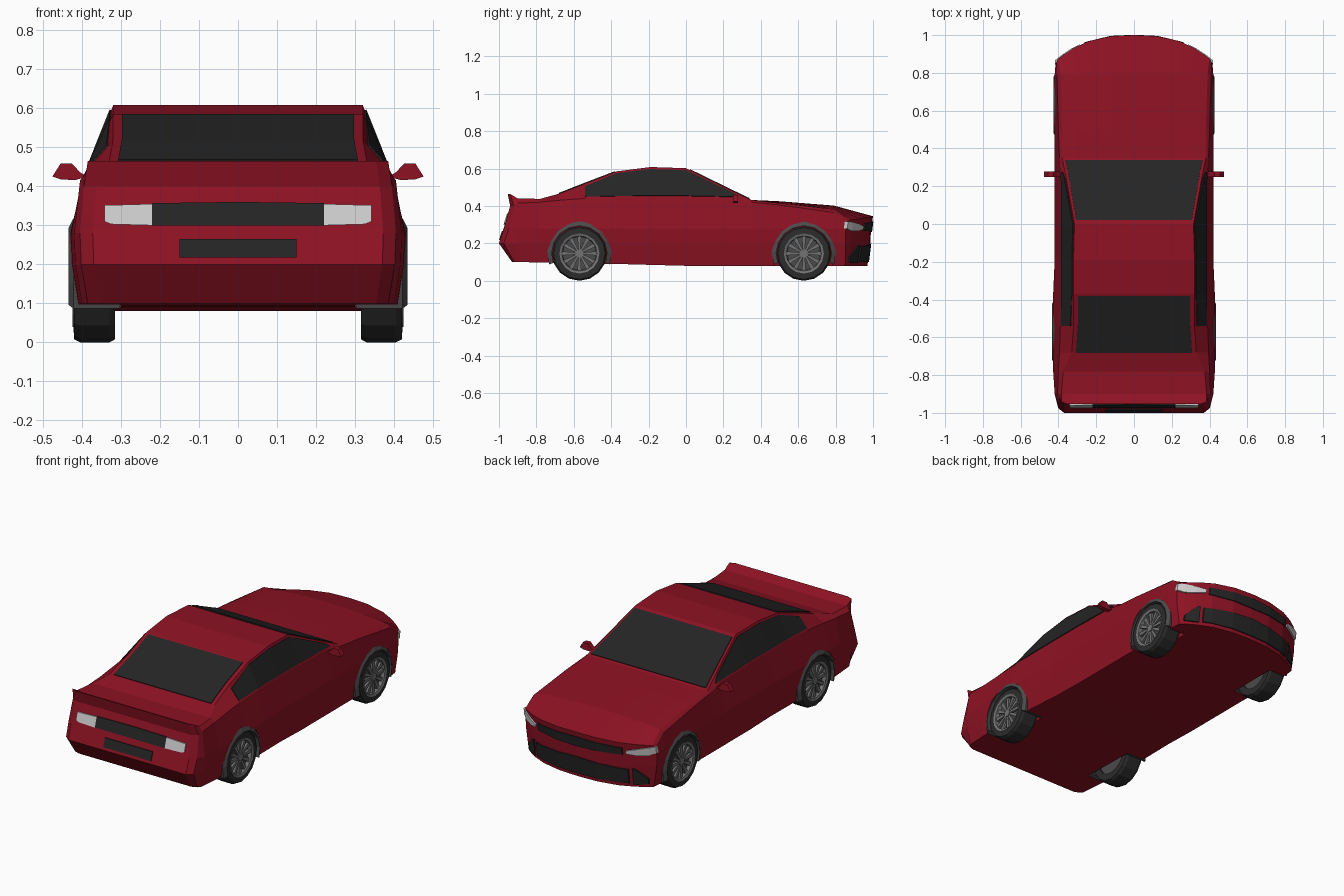
import bpy, bmesh, math
from mathutils import Vector

if "Cube" in bpy.data.objects:
    bpy.data.objects.remove(bpy.data.objects["Cube"])


def material(name, r, g, b):
    m = bpy.data.materials.new(name)
    m.diffuse_color = (r, g, b, 1)
    m.use_nodes = True
    m.node_tree.nodes["Principled BSDF"].inputs["Base Color"].default_value = m.diffuse_color
    return m


RED = material("red_paint", .27, .006, .017)
GLASS = material("dark_glass", .018, .018, .018)
RUBBER = material("rubber", .025, .025, .025)
LINER = material("arch_grey", .07, .07, .07)
RIM = material("rim_grey", .17, .17, .17)
LAMP = material("lamp", .65, .65, .65)


def build(name, verts, faces, mat):
    bm = bmesh.new()
    vs = [bm.verts.new(v) for v in verts]
    for f in faces:
        bm.faces.new([vs[i] for i in f])
    bmesh.ops.remove_doubles(bm, verts=bm.verts, dist=1e-5)
    bmesh.ops.recalc_face_normals(bm, faces=bm.faces)
    me = bpy.data.meshes.new(name)
    bm.to_mesh(me)
    bm.free()
    ob = bpy.data.objects.new(name, me)
    bpy.context.collection.objects.link(ob)
    if mat:
        me.materials.append(mat)
    return ob


def interp(table, t):
    for a, b in zip(table, table[1:]):
        if t <= b[0]:
            break
    k = min(1, max(0, (t - a[0]) / (b[0] - a[0])))
    return [p + (q - p) * k for p, q in zip(a, b)]


# Body sections: y, floor z, half width, waist x, waist z, top half width, top z, crown
SECTIONS = [
    (-1.0, .10, .405, .395, .40, .385, .465, 0),
    (-.90, .10, .42, .405, .415, .385, .44, 0),
    (-.78, .098, .428, .40, .42, .375, .438, 0),
    (-.68, .095, .43, .395, .43, .33, .465, 0),
    (-.54, .092, .43, .39, .44, .32, .52, 0),
    (-.37, .09, .428, .385, .445, .32, .585, 0),
    (-.19, .085, .42, .385, .445, .32, .608, 0),
    (0, .08, .42, .385, .445, .315, .602, 0),
    (.25, .08, .42, .388, .44, .36, .480, 0),
    (.35, .08, .42, .395, .42, .38, .432, 0),
    (.50, .08, .42, .40, .405, .38, .425, .01),
    (.79, .08, .42, .408, .365, .39, .402, .02),
    (1.0, .08, .415, .41, .31, .40, .345, .02)]
HALF = [0, .3, .6, .8, .92, 1]
COLS = [-f for f in HALF[:0:-1]] + HALF


def nose_y(x, z):
    base = interp([(.08, .97), (.2, .985), (.28, .99), (.345, 1.0)], z)[1]
    return base - .14 * (abs(x) / .42) ** 2.7


def tail_y(x, z):
    base = interp([(.1, -.93), (.2, -1), (.28, -.975), (.4, -.94), (.465, -.953)], z)[1]
    return base + max(0, abs(x) - .37) * .8


def point(s, row, f):
    y, zb, w, wx, wz, tx, tz, crown = s
    x, z = [(w - .02, zb), (w - .003, .2), (w, .28), (wx, wz), (tx, tz - crown * f * f)][row]
    x *= f
    if y >= 1:
        y = nose_y(x, z)
    elif y <= -1:
        y = tail_y(x, z)
    return (x, y, z)


# Lofted body shell with gridded nose and tail
verts, faces = [], []


def quad(*pts):
    faces.append(range(len(verts), len(verts) + 4))
    verts.extend(pts)


for a, b in zip(SECTIONS, SECTIONS[1:]):
    for row in (0, 4):
        for f, g in zip(COLS, COLS[1:]):
            quad(point(a, row, f), point(a, row, g), point(b, row, g), point(b, row, f))
    for f in (-1, 1):
        for r in range(4):
            quad(point(a, r, f), point(a, r + 1, f), point(b, r + 1, f), point(b, r, f))
for s in (SECTIONS[0], SECTIONS[-1]):
    for r in range(4):
        for f, g in zip(COLS, COLS[1:]):
            quad(point(s, r, f), point(s, r, g), point(s, r + 1, g), point(s, r + 1, f))
body = build("body", verts, faces, RED)


def lathe(name, profile, cx, cy, cz, n, mat, side, a0=0, a1=360):
    """Sweep a closed (radius, x) profile around the wheel axis."""
    full = a1 - a0 == 360
    m, k = n if full else n + 1, len(profile)
    vs = []
    for i in range(m):
        a = math.radians(a0 + (a1 - a0) * i / n)
        vs += [(side * (cx + x), cy + r * math.cos(a), cz + r * math.sin(a)) for r, x in profile]
    fs = [(i * k + j, i * k + (j + 1) % k, (i + 1) % m * k + (j + 1) % k, (i + 1) % m * k + j)
          for i in range(n) for j in range(k)]
    if not full:
        fs += [range(k), range((m - 1) * k, m * k)]
    return build(name, vs, fs, mat)


def disc(name, r, x0, x1, cy, cz, n, mat, side):
    ring = [(cy + r * math.cos(i * math.tau / n), cz + r * math.sin(i * math.tau / n)) for i in range(n)]
    vs = [(side * x, y, z) for x in (x0, x1) for y, z in ring]
    fs = [range(n), range(n, 2 * n)] + [(i, (i + 1) % n, n + (i + 1) % n, n + i) for i in range(n)]
    return build(name, vs, fs, mat)


# Wheels, arches and the wheel wells cut in the body
WZ = .146
cutters = []
for end, cy in (("rear", -.57), ("front", .63)):
    for side, tag in ((1, "right"), (-1, "left")):
        label = f"{end}_{tag}"
        well = disc("well_cutter_" + label, .166, .30, .6, cy, WZ, 16, None, side)
        well.hide_render = True
        cutters.append(well)
        mod = body.modifiers.new("well", 'BOOLEAN')
        mod.operation, mod.solver, mod.object = 'DIFFERENCE', 'EXACT', well
        edge = .434 if end == "rear" else .426
        lathe("arch_" + label, [(.148, .302), (.172, .302), (.172, edge - .012), (.148, edge)],
              0, cy, WZ, 10, LINER, side, -20, 200)
        lathe("tyre_" + label, [(.10, .315), (.138, .315), (.146, .33), (.146, .405), (.138, .42), (.105, .422), (.10, .41)],
              0, cy, WZ, 16, RUBBER, side)
        disc("rim_disc_" + label, .101, .325, .400, cy, WZ, 16, LINER, side)
        lathe("rim_lip_" + label, [(.09, .40), (.107, .40), (.107, .424), (.094, .42)], 0, cy, WZ, 16, RIM, side)
        disc("hub_" + label, .022, .39, .418, cy, WZ, 10, RIM, side)
        vs, fs = [], []
        for i in range(12):
            a = i * math.tau / 12
            d, t = Vector((0, math.cos(a), math.sin(a))), Vector((0, -math.sin(a), math.cos(a)))
            o = len(vs)
            for x in (.395, .413):
                for r, h in ((.015, .005), (.095, .011)):
                    for q in (-1, 1):
                        vs.append(Vector((side * x, cy, WZ)) + d * r + t * h * q)
            fs += [[o + j for j in f] for f in ((0, 1, 3, 2), (4, 5, 7, 6), (0, 1, 5, 4),
                                                (2, 3, 7, 6), (0, 2, 6, 4), (1, 3, 7, 5))]
        build("spokes_" + label, vs, fs, RIM)
bpy.context.view_layer.update()
cut = bpy.data.meshes.new_from_object(body.evaluated_get(bpy.context.evaluated_depsgraph_get()))
body.modifiers.clear()
body.data = cut
for c in cutters:
    bpy.data.objects.remove(c)


def strip(name, lows, highs, off, mat):
    """Thin closed panel between two point rows, thickened by +-off."""
    n, off = len(lows), Vector(off)
    vs = [Vector(p) + off * k for k in (-1, 1) for row in (lows, highs) for p in row]
    fs = [(0, n, 3 * n, 2 * n), (n - 1, 2 * n - 1, 4 * n - 1, 3 * n - 1)]
    for i in range(n - 1):
        fs += [(i, i + 1, n + i + 1, n + i), (2 * n + i, 2 * n + i + 1, 3 * n + i + 1, 3 * n + i),
               (i, i + 1, 2 * n + i + 1, 2 * n + i), (n + i, n + i + 1, 3 * n + i + 1, 3 * n + i)]
    return build(name, vs, fs, mat)


def on_side(y, t, side):
    s = interp(SECTIONS, y)
    return (side * (s[3] + (s[5] - s[3]) * t), y, s[4] + (s[6] - s[4]) * t)


def on_top(y, f):
    return point(interp(SECTIONS, y), 4, f)


# Windows
ys = [.02, .25, .338]
strip("windscreen", [on_top(y, -.96) for y in ys], [on_top(y, .96) for y in ys], (0, .002, .004), GLASS)
ys = [-.68, -.54, -.38]
strip("rear_window", [on_top(y, -.93) for y in ys], [on_top(y, .93) for y in ys], (0, -.002, .004), GLASS)
SIDE = [(-.54, .1, .8), (-.37, .05, .92), (-.19, .05, .92), (0, .05, .92), (.25, .2, .75), (.275, .3, .5)]
for side, tag in ((1, "right"), (-1, "left")):
    strip("side_window_" + tag, [on_side(y, lo, side) for y, lo, hi in SIDE],
          [on_side(y, hi, side) for y, lo, hi in SIDE], (side * .004, 0, .002), GLASS)


def end_panel(name, fn, cols, mat, off):
    strip(name, [(x, fn(x, lo), lo) for x, lo, hi in cols],
          [(x, fn(x, hi), hi) for x, lo, hi in cols], (0, off, 0), mat)


# Nose: grilles, side vents and headlamps
end_panel("upper_grille", nose_y, [(x, .262 + abs(x) * .02, .318 - abs(x) * .04) for x in
                                   (-.265, -.25, -.125, 0, .125, .25, .265)], GLASS, .006)
end_panel("lower_grille", nose_y, [(x, .10, .20 - abs(x) * .06) for x in
                                   (-.29, -.245, -.122, 0, .122, .245, .29)], GLASS, .006)
for side, tag in ((1, "right"), (-1, "left")):
    end_panel("side_vent_" + tag, nose_y, [(side * .31, .095, .19), (side * .33, .095, .18),
                                           (side * .378, .10, .13)], GLASS, .008)
    end_panel("headlamp_" + tag, nose_y, [(side * .285, .275, .292), (side * .335, .266, .304),
                                          (side * .386, .266, .314), (side * .417, .28, .318)], LAMP, .009)
    # Tail lamps
    end_panel("tail_lamp_" + tag, tail_y, [(side * .22, .30, .355), (side * .325, .303, .352),
                                           (side * .342, .31, .352)], LAMP, .006)
    # Door mirrors
    outline = [(.385, .425), (.418, .416), (.455, .418), (.476, .425), (.455, .458), (.425, .458), (.405, .436)]
    n = len(outline)
    vs = [(side * x, y, z) for y in (.25, .278) for x, z in outline]
    build("mirror_" + tag, vs, [range(n), range(n, 2 * n)] +
          [(i, (i + 1) % n, n + (i + 1) % n, n + i) for i in range(n)], RED)
end_panel("tail_centre_panel", tail_y, [(-.22, .30, .357), (0, .30, .36), (.22, .30, .357)], GLASS, .005)
end_panel("plate_recess", tail_y, [(-.15, .217, .265), (.15, .217, .265)], GLASS, .005)
